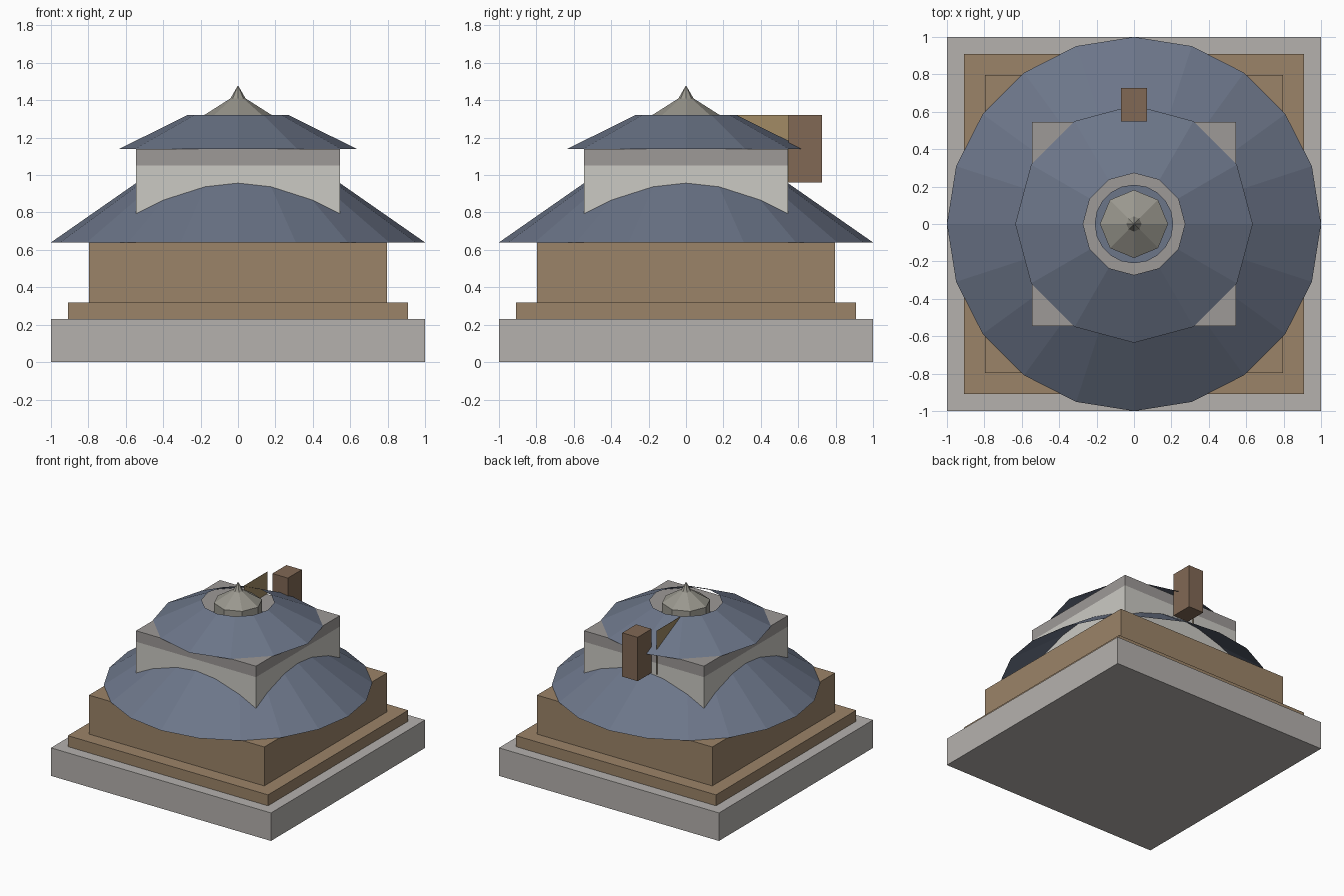
import bpy
import math

if "Cube" in bpy.data.objects:
    bpy.data.objects.remove(bpy.data.objects["Cube"])


def material(name, rgb):
    m = bpy.data.materials.new(name)
    m.diffuse_color = (*rgb, 1)
    m.use_nodes = True
    m.node_tree.nodes["Principled BSDF"].inputs["Base Color"].default_value = m.diffuse_color
    return m


STONE = material("stone", (0.46, 0.44, 0.42))
WOOD = material("wood", (0.33, 0.23, 0.14))
DARK_WOOD = material("dark_wood", (0.22, 0.14, 0.09))
TAN = material("tan_wood", (0.36, 0.26, 0.13))
TILE = material("roof_tile", (0.15, 0.18, 0.25))
PLASTER = material("plaster", (0.60, 0.59, 0.55))
TRIM = material("trim", (0.34, 0.32, 0.31))
FINIAL = material("finial", (0.32, 0.31, 0.27))


def mesh_object(name, verts, faces, mat):
    me = bpy.data.meshes.new(name)
    me.from_pydata(verts, [], faces)
    me.materials.append(mat)
    ob = bpy.data.objects.new(name, me)
    bpy.context.collection.objects.link(ob)
    return ob


def box(name, x, y, z, mat):
    """Box from (min, max) ranges."""
    verts = [(a, b, c) for c in z for b in y for a in x]
    faces = [(0, 2, 3, 1), (4, 5, 7, 6), (0, 1, 5, 4),
             (2, 6, 7, 3), (0, 4, 6, 2), (1, 3, 7, 5)]
    return mesh_object(name, verts, faces, mat)


def square(name, half, z0, z1, mat):
    return box(name, (-half, half), (-half, half), (z0, z1), mat)


def lathe(name, profile, n, mat, cap=False):
    """Faceted turned shape from (radius, z) points, low to high."""
    verts = [(r * math.cos(2 * math.pi * i / n), r * math.sin(2 * math.pi * i / n), z)
             for r, z in profile for i in range(n)]
    faces = [(k * n + i, k * n + (i + 1) % n, (k + 1) * n + (i + 1) % n, (k + 1) * n + i)
             for k in range(len(profile) - 1) for i in range(n)]
    if cap:
        last = (len(profile) - 1) * n
        faces.append(tuple(range(last, last + n)))
    return mesh_object(name, verts, faces, mat)


# Stepped base and lower storey
square("stone_base", 1.0, 0.0, 0.23, STONE)
square("wood_step", 0.91, 0.23, 0.32, WOOD)
square("lower_storey", 0.797, 0.32, 0.64, WOOD)

# Lower roof, open shell
lathe("lower_roof", [(1.0, 0.64), (0.35, 1.093)], 20, TILE)

# Upper storey with trim band
square("upper_storey", 0.545, 0.70, 1.05, PLASTER)
square("upper_trim", 0.545, 1.05, 1.14, TRIM)

# Upper roof, open at the top, with a collar under the finial
lathe("upper_roof", [(0.635, 1.14), (0.272, 1.32)], 12, TILE)
lathe("roof_collar", [(0.21, 1.14), (0.21, 1.19)], 20, TILE, cap=True)

# Finial and spire
lathe("finial", [(0.182, 1.19), (0.182, 1.32), (0.04, 1.41), (0.002, 1.477)], 8, FINIAL, cap=True)

# Chimney block and thin bracket at the back
box("back_block", (-0.07, 0.07), (0.547, 0.728), (0.96, 1.32), DARK_WOOD)
box("back_bracket", (-0.121, -0.119), (0.25, 0.555), (0.96, 1.32), TAN)
